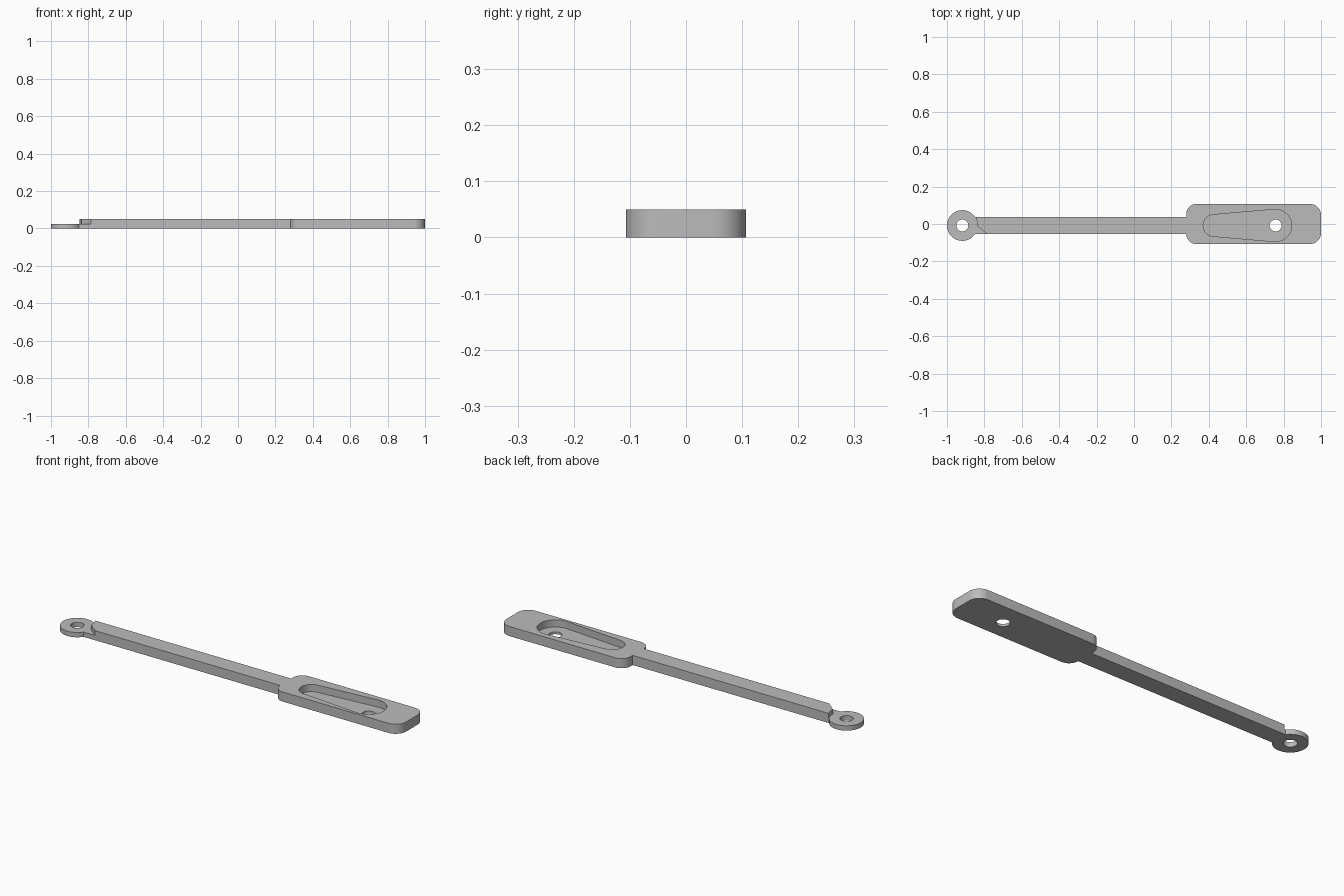
import bpy, bmesh, math

if "Cube" in bpy.data.objects:
    bpy.data.objects.remove(bpy.data.objects["Cube"])

CY = -0.008            # centre line of arm, ring and pocket
T = 0.05               # full thickness
RING = (-0.918, CY)
HOLE = (0.757, CY)


def arc(c, r, a0, a1, n):
    """Points on an arc, angles in radians."""
    return [(c[0] + r * math.cos(a0 + (a1 - a0) * i / n),
             c[1] + r * math.sin(a0 + (a1 - a0) * i / n)) for i in range(n + 1)]


def prism(name, pts, z0, z1):
    """Extrude a flat outline from z0 to z1."""
    bm = bmesh.new()
    face = bm.faces.new([bm.verts.new((x, y, z0)) for x, y in pts])
    new = bmesh.ops.extrude_face_region(bm, geom=[face])["geom"]
    bmesh.ops.translate(bm, vec=(0, 0, z1 - z0),
                        verts=[v for v in new if isinstance(v, bmesh.types.BMVert)])
    bmesh.ops.recalc_face_normals(bm, faces=bm.faces)
    me = bpy.data.meshes.new(name)
    bm.to_mesh(me)
    bm.free()
    ob = bpy.data.objects.new(name, me)
    bpy.context.collection.objects.link(ob)
    return ob


def circle(c, r, n=32):
    return arc(c, r, 0, 2 * math.pi, n)[:-1]


# One outline: ring eye, narrow arm, rounded paddle
half, ring_r = 0.046, 0.082
a = math.asin(half / ring_r)
x0, x1, yw, r = 0.28, 1.0, 0.107, 0.06
q = math.pi / 2
outline = arc(RING, ring_r, a, 2 * math.pi - a, 40)
outline += [(x0, CY - half)]
outline += arc((x0 + 0.052, -yw + 0.052), 0.052, 2 * q, 3 * q, 8)
outline += arc((x1 - r, -yw + r), r, 3 * q, 4 * q, 10)
outline += arc((x1 - r, yw - r), r, 0, q, 10)
outline += arc((x0 + 0.052, yw - 0.052), 0.052, q, 2 * q, 8)
outline += [(x0, CY + half)]
body = prism("lever_body", outline, 0, T)

# Step that thins the ring end, with a slanted shoulder
step = prism("step_cutter", [(-0.847, 0.2), (-0.847, 0.038), (-0.838, 0.012),
                             (-0.836, -0.012), (-0.785, -0.054), (-0.785, -0.2),
                             (-1.1, -0.2), (-1.1, 0.2)], 0.025, 0.1)

# Tapered pocket: hull of a small and a large circle
small, big, ra, rb = (0.428, CY), HOLE, 0.058, 0.086
t = math.acos((ra - rb) / (big[0] - small[0]))
pocket = prism("pocket_cutter", arc(small, ra, t, 2 * math.pi - t, 20)
               + arc(big, rb, -t, t, 28), 0.0125, 0.1)

# Through holes
ring_hole = prism("ring_hole_cutter", circle(RING, 0.032), -0.05, 0.1)
paddle_hole = prism("paddle_hole_cutter", circle(HOLE, 0.032), -0.05, 0.1)

bpy.context.view_layer.objects.active = body
for cutter in (step, pocket, ring_hole, paddle_hole):
    mod = body.modifiers.new(cutter.name, 'BOOLEAN')
    mod.operation, mod.solver, mod.object = 'DIFFERENCE', 'EXACT', cutter
    bpy.ops.object.modifier_apply(modifier=mod.name)
    bpy.data.objects.remove(cutter)

# Colour and shading
grey = bpy.data.materials.new("plain grey")
grey.diffuse_color = (0.5, 0.5, 0.5, 1)
grey.use_nodes = True
grey.node_tree.nodes["Principled BSDF"].inputs["Base Color"].default_value = grey.diffuse_color
body.data.materials.clear()
body.data.materials.append(grey)
for p in body.data.polygons:
    p.material_index = 0
bpy.ops.object.select_all(action='DESELECT')
body.select_set(True)
bpy.ops.object.shade_smooth_by_angle(angle=math.radians(30))
